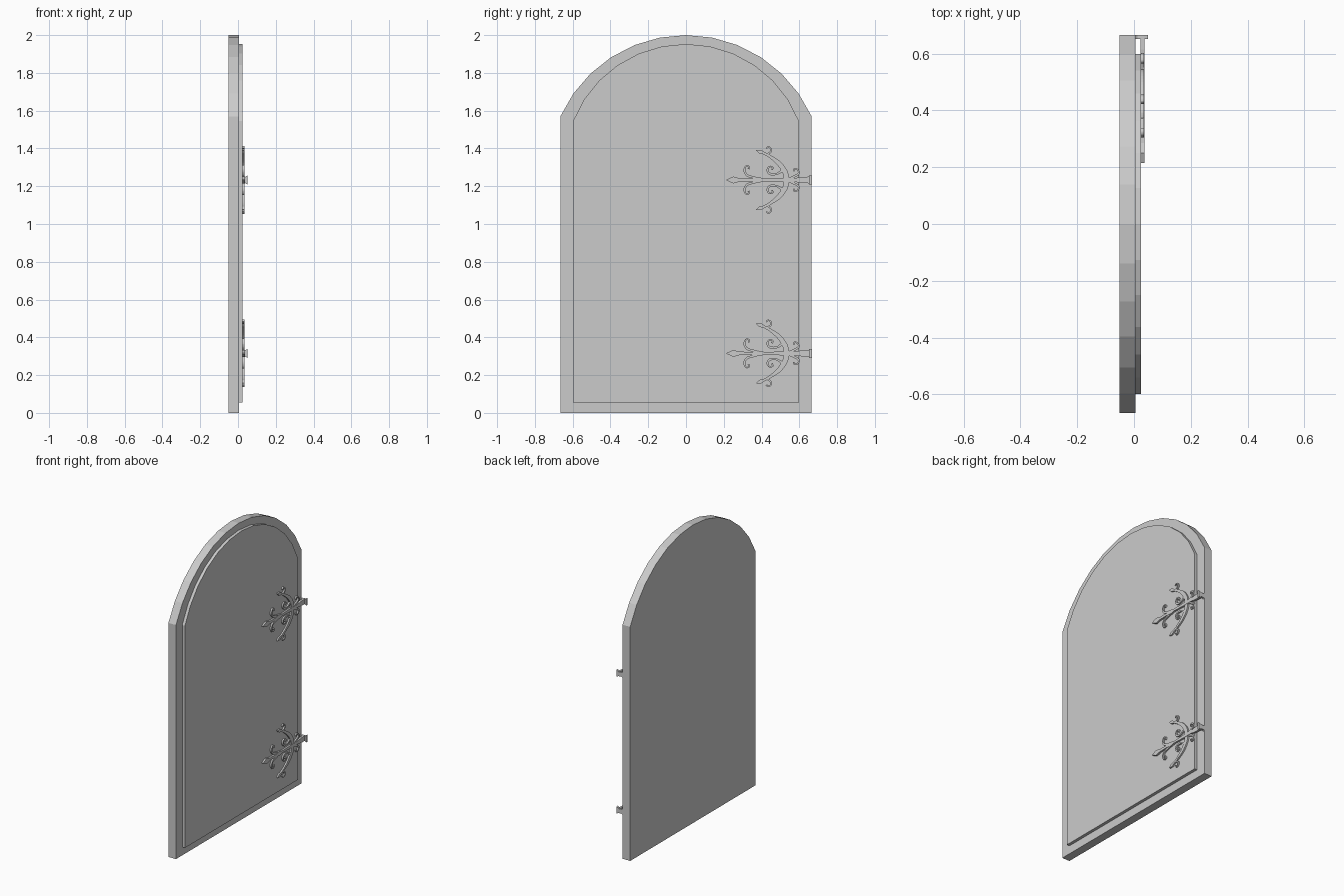
import bpy, bmesh, math
from mathutils import Vector

if "Cube" in bpy.data.objects:
    bpy.data.objects.remove(bpy.data.objects["Cube"])


def finish(name, bm):
    bmesh.ops.recalc_face_normals(bm, faces=bm.faces)
    mesh = bpy.data.meshes.new(name)
    bm.to_mesh(mesh)
    bm.free()
    obj = bpy.data.objects.new(name, mesh)
    bpy.context.collection.objects.link(obj)
    return obj


def arched_slab(name, half, bottom, spring, top, x0, x1, steps=12):
    rise = top - spring
    r = (half * half + rise * rise) / (2 * rise)
    a = math.asin(half / r)
    pts = [(-half, bottom), (half, bottom)]
    for i in range(steps + 1):
        t = a - 2 * a * i / steps
        pts.append((r * math.sin(t), top - r + r * math.cos(t)))
    bm = bmesh.new()
    face = bm.faces.new([bm.verts.new((x0, y, z)) for y, z in pts])
    ext = bmesh.ops.extrude_face_region(bm, geom=[face], use_keep_orig=True)
    for v in ext["geom"]:
        if isinstance(v, bmesh.types.BMVert):
            v.co.x = x1
    return finish(name, bm)


def smooth(pts, n=4):
    # Catmull-Rom through (y, z, half width)
    p = [Vector(q) for q in pts]
    p = [2 * p[0] - p[1]] + p + [2 * p[-1] - p[-2]]
    out = []
    for i in range(1, len(p) - 2):
        a, b, c, d = p[i - 1:i + 3]
        for k in range(n):
            t = k / n
            out.append(0.5 * (2 * b + (c - a) * t + (2 * a - 5 * b + 4 * c - d) * t * t
                              + (3 * b - a - 3 * c + d) * t ** 3))
    return out + [p[-2]]


def ribbon(bm, pts, x0, x1, flip=1):
    rings = []
    for i, p in enumerate(pts):
        d = pts[min(i + 1, len(pts) - 1)] - pts[max(i - 1, 0)]
        n = Vector((-d.y, d.x)).normalized() * max(p.z, 0.001)
        rings.append([bm.verts.new((x, p.x + s * n.x, flip * (p.y + s * n.y)))
                      for x, s in ((x0, -1), (x1, -1), (x1, 1), (x0, 1))])
    for a, b in zip(rings, rings[1:]):
        for k in range(4):
            bm.faces.new((a[k], a[k - 1], b[k - 1], b[k]))
    bm.faces.new(rings[0])
    bm.faces.new(rings[-1])


# Door frame and raised panel
arched_slab("door_frame", 0.665, 0.0, 1.57, 2.0, -0.051, 0.005)
arched_slab("door_panel", 0.598, 0.055, 1.545, 1.953, 0.004, 0.025)

# Ironwork strokes of the upper half of a hinge: y, z, half width
STRAP = [(.215, 0, .002), (.25, 0, .018), (.285, 0, .009), (.35, 0, .008), (.385, 0, .014),
         (.42, 0, .007), (.50, 0, .010), (.575, 0, .010), (.615, 0, .016), (.662, 0, .018)]
ARC = [(.532, 0, .014), (.524, .042, .014), (.492, .088, .012), (.448, .122, .008),
       (.412, .142, .007), (.392, .150, .010), (.372, .158, .001)]
TOP_CURL = [(.425, .134, .004), (.449, .150, .005), (.448, .168, .004), (.434, .175, .004),
            (.425, .166, .004)]
INNER_CURL = [(.510, .050, .007), (.480, .032, .005), (.445, .032, .006), (.431, .052, .005),
              (.442, .071, .004), (.459, .066, .004), (.455, .054, .005)]
LEFT_CURL = [(.400, 0, .006), (.365, .012, .006), (.325, .024, .006), (.309, .050, .005),
             (.318, .074, .004), (.334, .071, .004), (.331, .058, .005)]
RIGHT_CURL = [(.540, .004, .006), (.570, .017, .006), (.596, .034, .005), (.591, .054, .004),
              (.574, .058, .004), (.570, .046, .005)]


def hinge(name, z):
    bm = bmesh.new()
    ribbon(bm, [Vector(p) for p in STRAP], 0.023, 0.037)
    for flip in (1, -1):
        for stroke in (ARC, TOP_CURL, INNER_CURL, LEFT_CURL, RIGHT_CURL):
            ribbon(bm, smooth(stroke), 0.024, 0.035, flip)
    # Flared plate turned round the door edge
    plate = [(.003, .020), (.012, .014), (.034, .014), (.050, .024)]
    rings = [[bm.verts.new((x, y, s)) for y, s in ((.652, -w), (.666, -w), (.666, w), (.652, w))]
             for x, w in plate]
    for a, b in zip(rings, rings[1:]):
        for k in range(4):
            bm.faces.new((a[k], a[k - 1], b[k - 1], b[k]))
    bm.faces.new(rings[0])
    bm.faces.new(rings[-1])
    finish(name, bm).location.z = z


hinge("upper_hinge", 1.233)
hinge("lower_hinge", 0.315)
